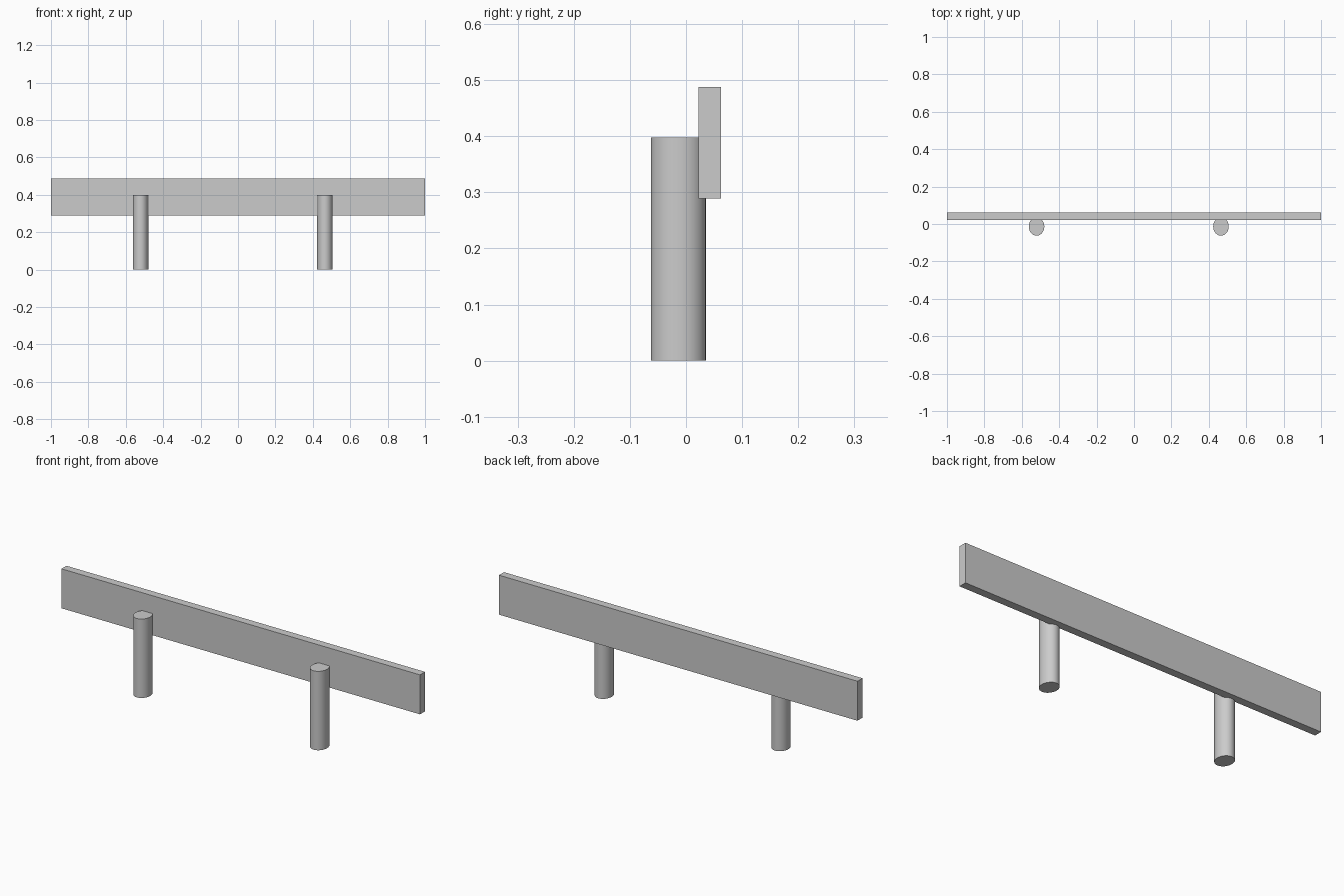
import bpy
import math

if "Cube" in bpy.data.objects:
    bpy.data.objects.remove(bpy.data.objects["Cube"])


def post(name, x):
    # Round upright, slightly deeper than wide, standing on the ground
    bpy.ops.mesh.primitive_cylinder_add(vertices=32, radius=1, depth=1,
                                        location=(x, -0.0135, 0.199))
    ob = bpy.context.object
    ob.name = name
    ob.scale = (0.0415, 0.049, 0.398)
    bpy.ops.object.transform_apply(location=False, rotation=False, scale=True)
    bpy.ops.object.shade_smooth_by_angle(angle=math.radians(30))


# Two posts, let slightly into the front of the rail
post("left_post", -0.521)
post("right_post", 0.465)

# Long horizontal plank fixed behind the posts
bpy.ops.mesh.primitive_cube_add(size=1, location=(0, 0.042, 0.3885))
rail = bpy.context.object
rail.name = "rail_plank"
rail.scale = (2.0, 0.04, 0.199)
bpy.ops.object.transform_apply(location=False, rotation=False, scale=True)
